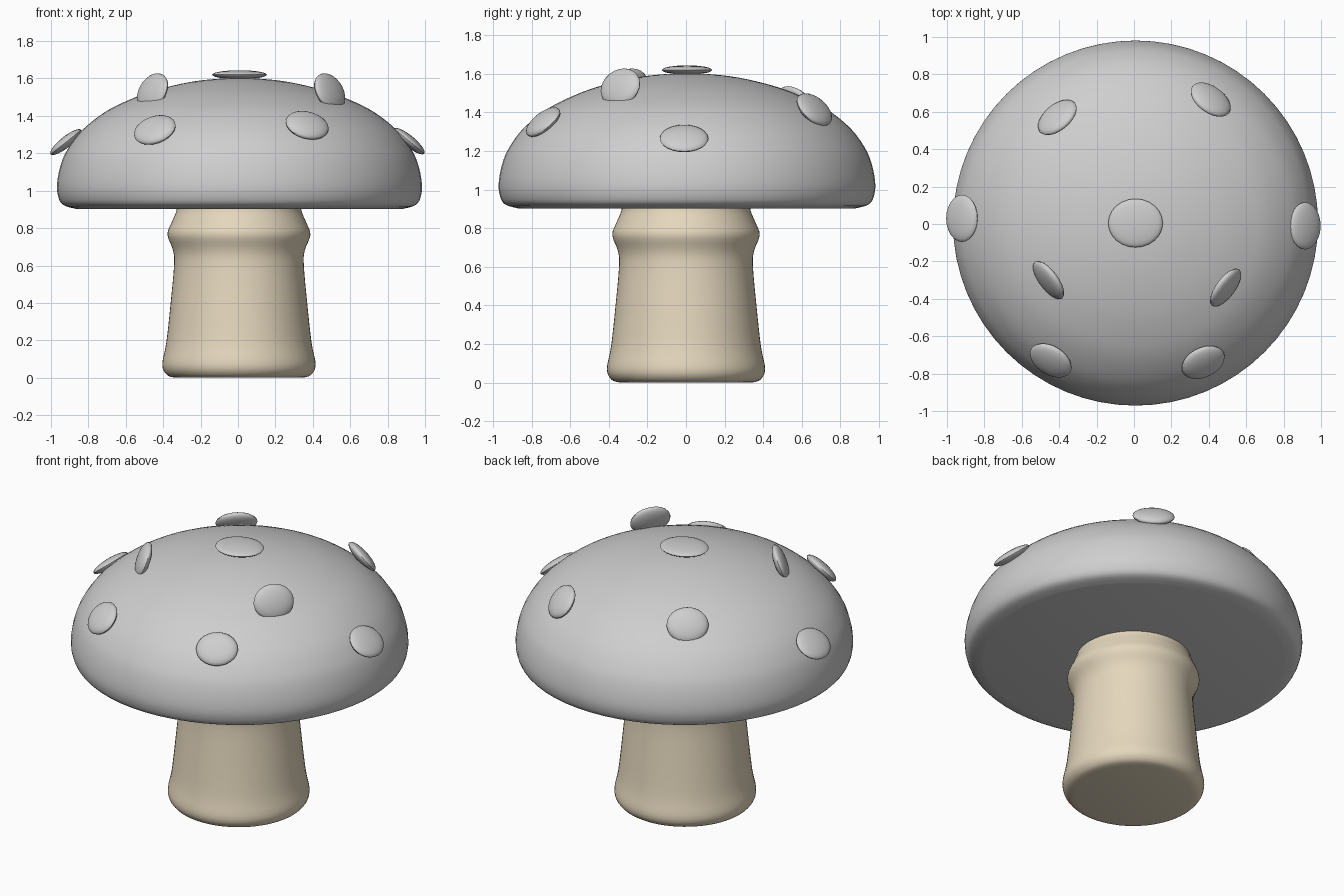
import bpy
import bmesh
from math import cos, sin, pi, radians
from mathutils import Matrix, Vector

cube = bpy.data.objects.get("Cube")
if cube:
    bpy.data.objects.remove(cube, do_unlink=True)


def material(name, rgb):
    mat = bpy.data.materials.new(name)
    mat.use_nodes = True
    mat.diffuse_color = (*rgb, 1)
    mat.node_tree.nodes["Principled BSDF"].inputs["Base Color"].default_value = (*rgb, 1)
    return mat


def finish(bm, name, mat):
    bmesh.ops.recalc_face_normals(bm, faces=bm.faces)
    mesh = bpy.data.meshes.new(name)
    bm.to_mesh(mesh)
    bm.free()
    mesh.materials.append(mat)
    obj = bpy.data.objects.new(name, mesh)
    bpy.context.collection.objects.link(obj)
    bpy.ops.object.select_all(action="DESELECT")
    obj.select_set(True)
    bpy.context.view_layer.objects.active = obj
    bpy.ops.object.shade_smooth_by_angle(angle=radians(45))
    return obj


def smooth_profile(points, steps=4):
    """Catmull-Rom curve through the profile points."""
    p = [Vector(q) for q in points]
    p = [p[0]] + p + [p[-1]]
    out = []
    for a, b, c, d in zip(p, p[1:], p[2:], p[3:]):
        for i in range(steps):
            t = i / steps
            out.append(0.5 * (2 * b + (c - a) * t + (2 * a - 5 * b + 4 * c - d) * t * t
                              + (3 * b - a - 3 * c + d) * t ** 3))
    return out + [p[-1]]


def lathe(name, points, centre, mat, segments=64):
    """Revolve a (radius, height) profile, closing both ends."""
    bm = bmesh.new()
    rings = []
    for r, z in smooth_profile(points):
        rings.append([bm.verts.new((centre[0] + r * cos(2 * pi * k / segments),
                                    centre[1] + r * sin(2 * pi * k / segments), z))
                      for k in range(segments)])
    for low, high in zip(rings, rings[1:]):
        for k in range(segments):
            n = (k + 1) % segments
            bm.faces.new((low[k], low[n], high[n], high[k]))
    bm.faces.new(rings[0])
    bm.faces.new(rings[-1])
    return finish(bm, name, mat)


def spot(name, centre, normal, size, mat):
    """Flattened ball facing along normal; size is width, height, thickness."""
    n = Vector(normal).normalized()
    side = Vector((-n.y, n.x, 0))
    side = side.normalized() if side.length > 0.01 else Vector((1, 0, 0))
    turn = Matrix((side, n.cross(side), n)).transposed().to_4x4()
    bm = bmesh.new()
    bmesh.ops.create_uvsphere(bm, u_segments=24, v_segments=12, radius=1)
    bm.transform(Matrix.Translation(centre) @ turn @ Matrix.Diagonal((*size, 1)))
    return finish(bm, name, mat)


grey = material("cap grey", (0.62, 0.62, 0.62))
cream = material("stem cream", (0.78, 0.68, 0.51))

# Stem with flared foot and collar
lathe("stem", [(0.34, 0.0), (0.385, 0.015), (0.41, 0.07), (0.388, 0.19), (0.365, 0.4),
               (0.347, 0.6), (0.352, 0.68), (0.382, 0.765), (0.36, 0.83),
               (0.335, 0.89), (0.33, 0.94)], (0.005, 0), cream)

# Domed cap with flat underside
lathe("cap", [(0.87, 0.902), (0.945, 0.925), (0.972, 0.98), (0.974, 1.05), (0.955, 1.14),
              (0.92, 1.22), (0.845, 1.32), (0.72, 1.42), (0.58, 1.49), (0.44, 1.54),
              (0.27, 1.58), (0.12, 1.598), (0.01, 1.6)], (0.008, 0.005), grey)

# Raised spots
disc = (0.122, 0.105, 0.035)
spots = {
    "top_spot": ((0.008, 0.005, 1.62), (0, 0, 1), (0.146, 0.13, 0.024)),
    "left_spot": ((0.915, -0.01, 1.265), (0.64, 0, 0.77), (0.126, 0.105, 0.03)),
    "right_spot": ((-0.92, 0.03, 1.26), (-0.62, 0, 0.78), (0.126, 0.105, 0.03)),
    "front_left_spot": ((0.37, -0.74, 1.35), (0.3, -0.62, 0.72), disc),
    "front_right_spot": ((-0.445, -0.73, 1.325), (-0.38, -0.62, 0.7), disc),
    "upper_left_spot": ((0.49, -0.34, 1.53), (0.75, -0.56, 0.38), disc),
    "upper_right_spot": ((-0.457, -0.3, 1.53), (-0.75, -0.56, 0.38), disc),
    "back_left_spot": ((0.41, 0.665, 1.415), (0.45, 0.62, 0.62), disc),
    "back_right_spot": ((-0.41, 0.57, 1.45), (-0.5, 0.6, 0.6), disc),
}
for name, (centre, normal, size) in spots.items():
    spot(name, centre, normal, size, grey)
